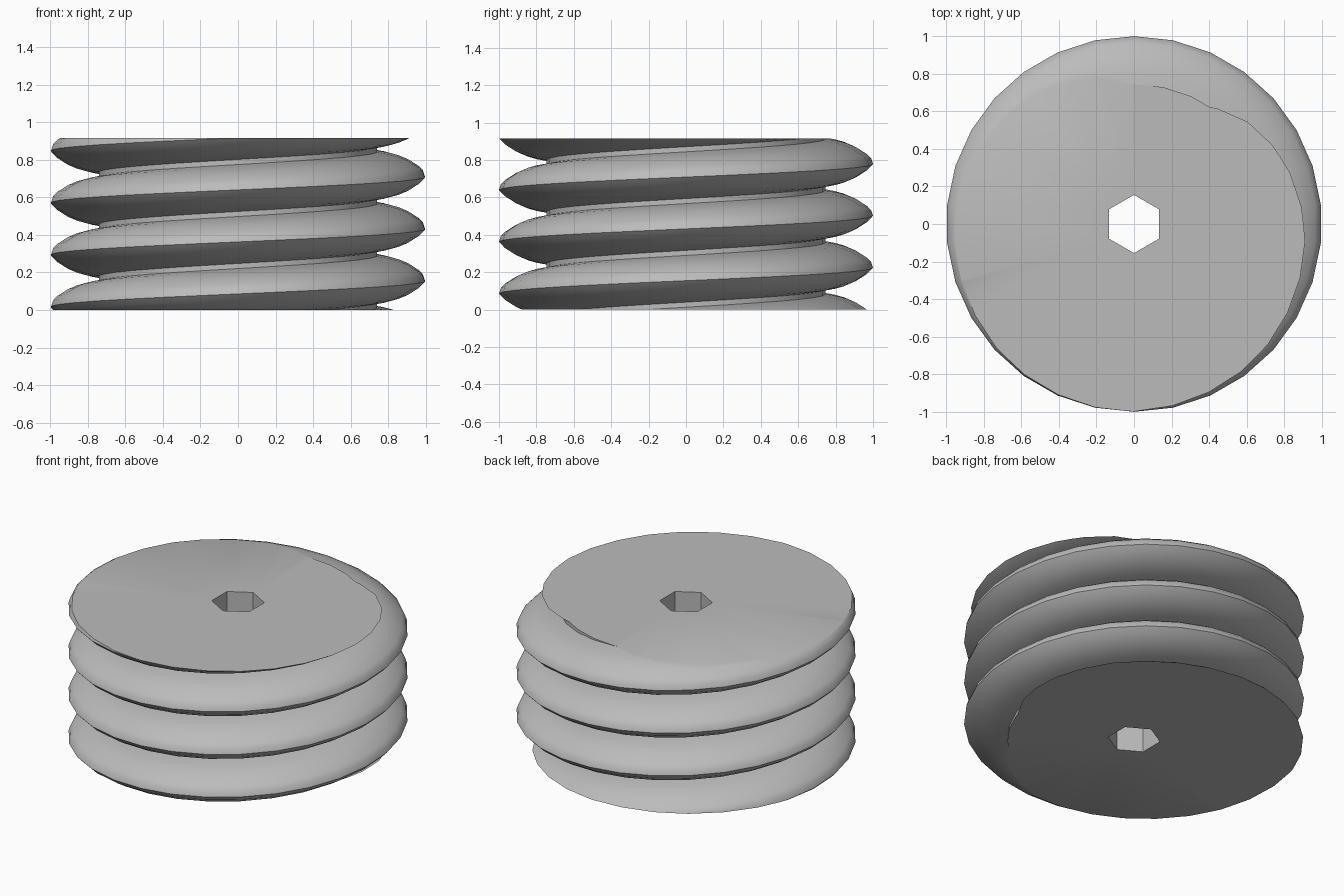
import bpy, bmesh, math
from mathutils import Vector

cube = bpy.data.objects.get("Cube")
if cube:
    bpy.data.objects.remove(cube, do_unlink=True)

PITCH, HEIGHT, SIDES, TURNS = 0.277, 0.915, 30, 6
CREST_Z = 0.165          # crest height on the +x side
HOLE_RADIUS = 0.155

# One pitch of the thread: (height from crest, radius)
half = [(0.043, 0.968), (0.08, 0.91), (0.1, 0.862), (0.113, 0.815), (0.125, 0.745)]
profile = [(-z, r) for z, r in reversed(half)] + [(-0.01, 1.0), (0.02, 0.99)] + half

# Helical thread surface, longer than needed at both ends
bm = bmesh.new()
columns = []
for i in range(SIDES + 1):
    a = math.radians(6) + math.tau * i / SIDES
    columns.append([bm.verts.new((r * math.cos(a), r * math.sin(a),
                                  CREST_Z + PITCH * (k - 2 + a / math.tau) + z))
                    for k in range(TURNS) for z, r in profile])
for left, right in zip(columns, columns[1:]):
    for j in range(len(left) - 1):
        bm.faces.new((left[j], right[j], right[j + 1], left[j + 1]))
bmesh.ops.remove_doubles(bm, verts=bm.verts, dist=0.0005)

# Trim flat at the bottom and top
for z, direction in ((0, -1), (HEIGHT, 1)):
    bmesh.ops.bisect_plane(bm, geom=bm.verts[:] + bm.edges[:] + bm.faces[:], dist=1e-5,
                           plane_co=(0, 0, z), plane_no=(0, 0, direction), clear_outer=True)
bmesh.ops.remove_doubles(bm, verts=bm.verts, dist=0.0005)
rims = [[e for e in bm.edges if e.is_boundary and all(abs(v.co.z - z) < 1e-3 for v in e.verts)]
        for z in (0, HEIGHT)]

# Hexagonal bore
rings = []
for z in (0, HEIGHT):
    rings.append([bm.verts.new((HOLE_RADIUS * math.sin(math.tau * i / 6),
                                HOLE_RADIUS * math.cos(math.tau * i / 6), z)) for i in range(6)])
for i in range(6):
    j = (i + 1) % 6
    bm.faces.new((rings[0][i], rings[0][j], rings[1][j], rings[1][i]))

# End caps between the outer rim and the bore
for rim, ring, direction in zip(rims, rings, (-1, 1)):
    hole = [bm.edges.get((ring[i], ring[(i + 1) % 6])) for i in range(6)]
    bmesh.ops.triangle_fill(bm, use_beauty=True, edges=rim + hole,
                            normal=Vector((0, 0, direction)))
bmesh.ops.recalc_face_normals(bm, faces=bm.faces)

mesh = bpy.data.meshes.new("worm_gear")
bm.to_mesh(mesh)
bm.free()
gear = bpy.data.objects.new("worm_gear", mesh)
bpy.context.collection.objects.link(gear)

# Plain grey material
grey = bpy.data.materials.new("light_grey")
grey.use_nodes = True
colour = (0.5, 0.5, 0.5, 1)
grey.diffuse_color = colour
grey.node_tree.nodes["Principled BSDF"].inputs["Base Color"].default_value = colour
mesh.materials.append(grey)

# Smooth flanks with sharp crest and rims
bpy.ops.object.select_all(action="DESELECT")
gear.select_set(True)
bpy.context.view_layer.objects.active = gear
bpy.ops.object.shade_smooth_by_angle(angle=math.radians(35))
